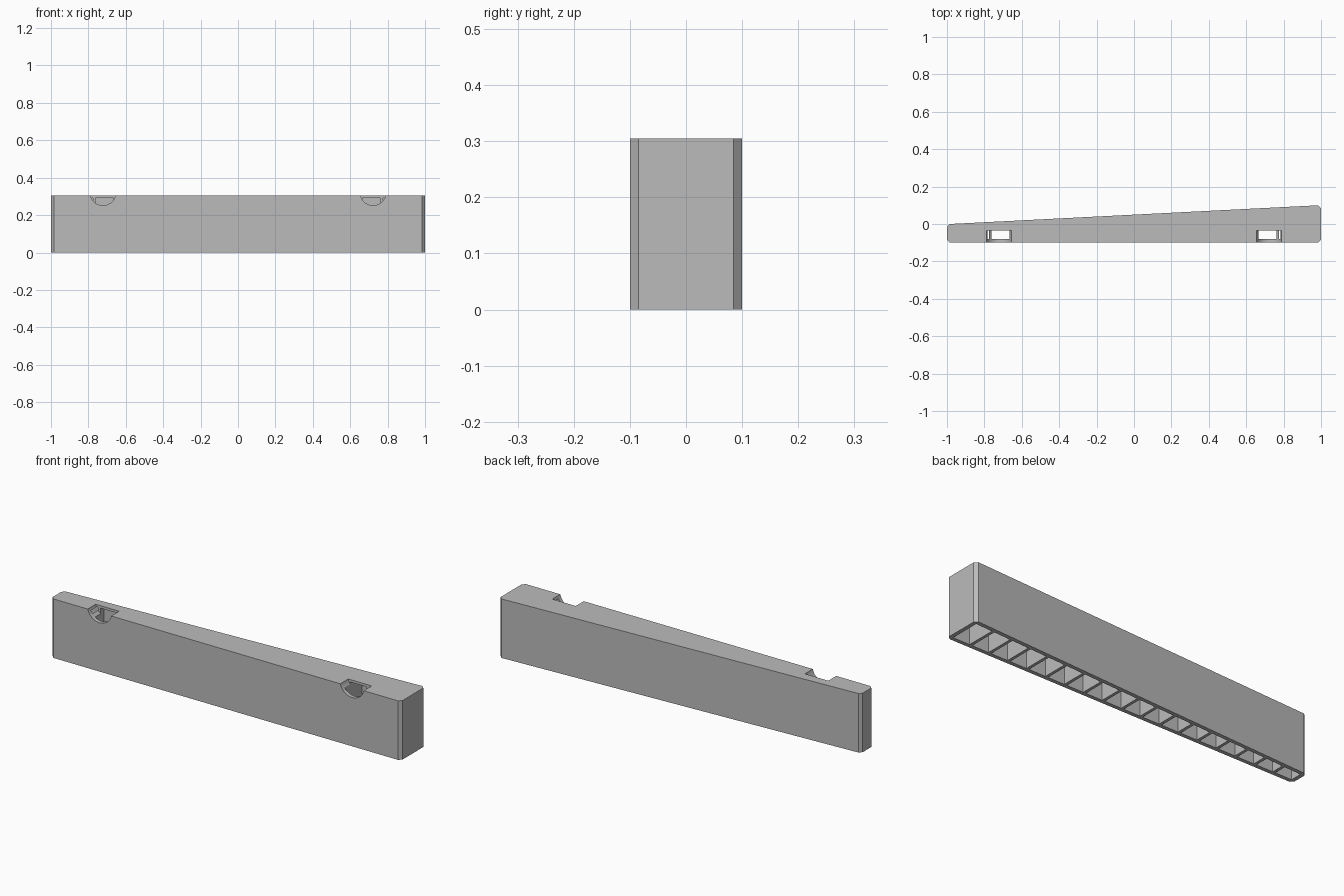
import bpy
import bmesh
import math

if "Cube" in bpy.data.objects:
    bpy.data.objects.remove(bpy.data.objects["Cube"])

HEIGHT = 0.305
CHAMFER = 0.015
WALL = 0.02
RIB = 0.015
ROOF = 0.013
CELLS = 18
NOTCH_X = 0.722

grey = bpy.data.materials.new("plain grey")
grey.use_nodes = True
colour = (0.5, 0.5, 0.5, 1)
grey.diffuse_color = colour
grey.node_tree.nodes["Principled BSDF"].inputs["Base Color"].default_value = colour


def back_y(x):
    """Depth of the sloping back face at x."""
    return 0.05 + 0.05 * x


def add_prism(bm, outline, z0, z1):
    """Extrude a flat outline upwards."""
    face = bm.faces.new([bm.verts.new((x, y, z0)) for x, y in outline])
    top = bmesh.ops.extrude_face_region(bm, geom=[face])["geom"]
    for v in top:
        if isinstance(v, bmesh.types.BMVert):
            v.co.z = z1


def make_object(name, bm):
    bmesh.ops.recalc_face_normals(bm, faces=bm.faces)
    mesh = bpy.data.meshes.new(name)
    bm.to_mesh(mesh)
    bm.free()
    mesh.materials.append(grey)
    obj = bpy.data.objects.new(name, mesh)
    bpy.context.collection.objects.link(obj)
    return obj


def cut(target, cutter):
    mod = target.modifiers.new("cut", "BOOLEAN")
    mod.operation = "DIFFERENCE"
    mod.solver = "EXACT"
    mod.object = cutter
    cutter.hide_render = True
    bpy.context.view_layer.objects.active = target
    bpy.ops.object.modifier_apply(modifier=mod.name)
    bpy.data.objects.remove(cutter)


# Tapered body with chamfered upright corners
c = CHAMFER
outline = [
    (-1 + c, -0.1), (1 - c, -0.1), (1, -0.1 + c),
    (1, 0.1 - c), (1 - c, 0.1),
    (-1 + c, 0), (-1, -c), (-1, -0.1 + c),
]
bm = bmesh.new()
add_prism(bm, outline, 0, HEIGHT)
body = make_object("wedge_body", bm)

# Row of cells open underneath, leaving ribs between them
bm = bmesh.new()
start = -1 + WALL - RIB / 2
pitch = -2 * start / CELLS
for i in range(CELLS):
    x0 = start + i * pitch + RIB / 2
    x1 = x0 + pitch - RIB
    front = -0.1 + WALL
    add_prism(bm, [(x0, front), (x1, front),
                   (x1, back_y(x1) - WALL), (x0, back_y(x0) - WALL)],
              -0.1, HEIGHT - ROOF)
cut(body, make_object("cell_cutter", bm))

# Two rounded finger notches through the top front edge
for side in (-1, 1):
    bpy.ops.mesh.primitive_cylinder_add(
        vertices=48, radius=0.069, depth=0.165,
        location=(side * NOTCH_X, -0.1175, HEIGHT + 0.016),
        rotation=(math.pi / 2, 0, 0))
    notch = bpy.context.object
    notch.name = "notch_cutter"
    notch.data.materials.append(grey)
    cut(body, notch)

# Keep flat faces crisp and the notch curves smooth
bpy.ops.object.select_all(action="DESELECT")
body.select_set(True)
bpy.context.view_layer.objects.active = body
bpy.ops.object.shade_smooth_by_angle(angle=math.radians(20))
